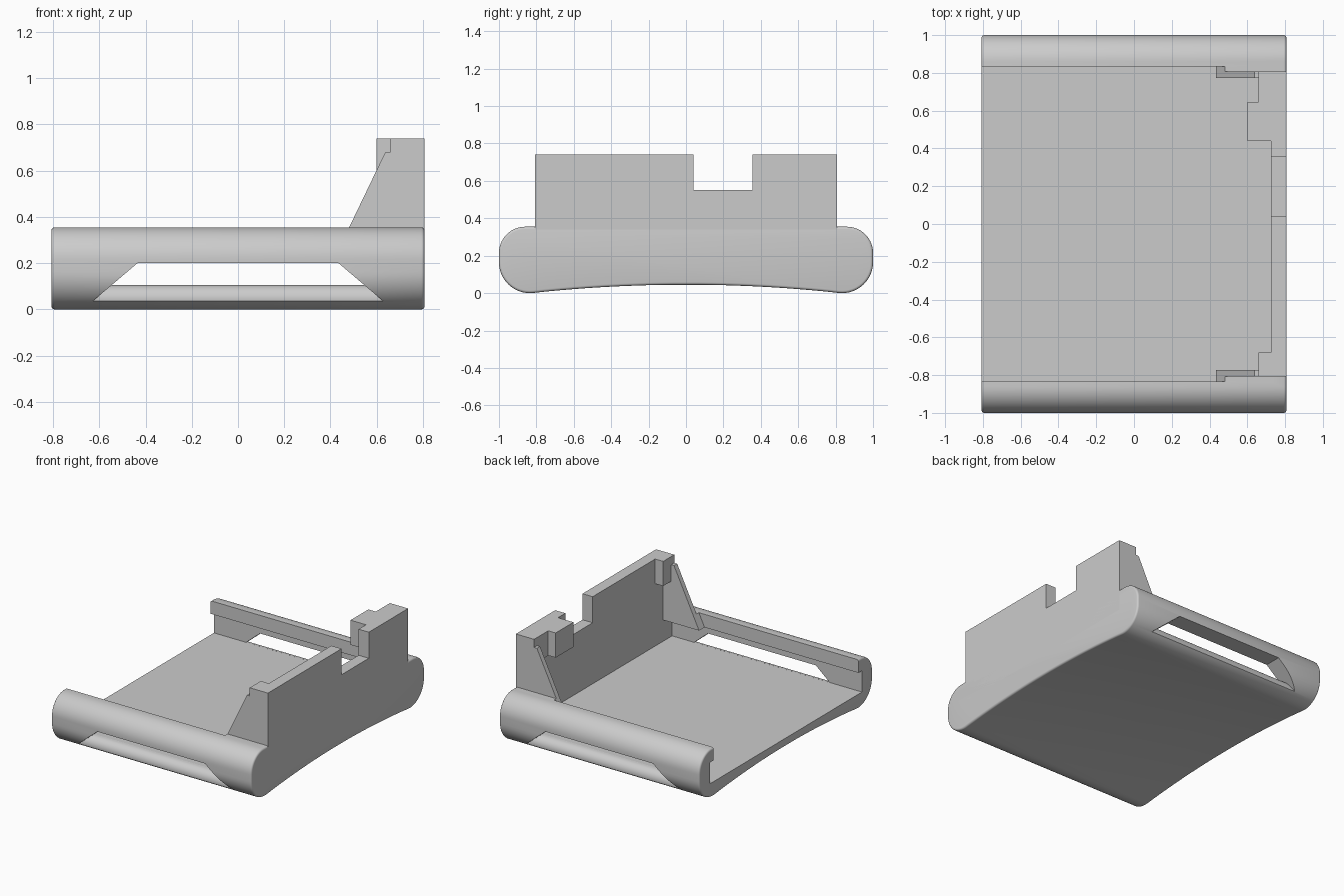
import bpy, bmesh
from math import radians, cos, sin

if "Cube" in bpy.data.objects:
    bpy.data.objects.remove(bpy.data.objects["Cube"], do_unlink=True)

grey = bpy.data.materials.new("plain grey")
grey.use_nodes = True
grey.diffuse_color = (0.6, 0.6, 0.6, 1)
grey.node_tree.nodes["Principled BSDF"].inputs["Base Color"].default_value = (0.6, 0.6, 0.6, 1)

END = 0.807        # half length along x
WALL_IN = 0.725    # inner face of the end wall
FLOOR, LIP, RIM, TOP = 0.105, 0.26, 0.355, 0.74


def arc(cy, cz, r, a0, a1, n=14):
    angles = [radians(a0 + (a1 - a0) * i / n) for i in range(n + 1)]
    return [(cy + r * cos(a), cz + r * sin(a)) for a in angles]


def mirror_profile(half):
    return half + [(-y, z) for y, z in reversed(half)]


def prism(name, pts, start, end, axis="x", round_ends=0):
    """Extrude a profile along an axis; start and end may depend on height."""
    def place(t, p):
        t = t(p[1]) if callable(t) else t
        return (t, p[0], p[1]) if axis == "x" else (p[0], t, p[1])
    bm = bmesh.new()
    a = [bm.verts.new(place(start, p)) for p in pts]
    b = [bm.verts.new(place(end, p)) for p in pts]
    caps = [bm.faces.new(a), bm.faces.new(b)]
    for i in range(len(pts)):
        j = (i + 1) % len(pts)
        bm.faces.new((a[i], a[j], b[j], b[i]))
    bmesh.ops.recalc_face_normals(bm, faces=bm.faces[:])
    if round_ends:
        edges = list({e for f in caps for e in f.edges})
        bmesh.ops.bevel(bm, geom=edges, offset=round_ends, segments=4,
                        profile=0.5, affect="EDGES")
    mesh = bpy.data.meshes.new(name)
    bm.to_mesh(mesh)
    bm.free()
    mesh.materials.append(grey)
    obj = bpy.data.objects.new(name, mesh)
    bpy.context.collection.objects.link(obj)
    return obj


def box(name, x0, x1, y0, y1, z0, z1):
    return prism(name, [(y0, z0), (y1, z0), (y1, z1), (y0, z1)], x0, x1)


def cut(target, cutter):
    mod = target.modifiers.new(cutter.name, "BOOLEAN")
    mod.operation, mod.solver, mod.object = "DIFFERENCE", "EXACT", cutter
    bpy.context.view_layer.objects.active = target
    bpy.ops.object.modifier_apply(modifier=mod.name)
    bpy.data.objects.remove(cutter, do_unlink=True)


# Tray: rounded side rails over a gently arched underside
underside = [(0.83 * i / 12, 0.045 * (1 - (i / 12) ** 2)) for i in range(1, 12)]
half = underside + arc(0.835, 0.165, 0.165, -96, 0) + arc(0.86, 0.215, 0.14, 0, 90)
tray = prism("tray", mirror_profile(half), -END, END, round_ends=0.014)

# Hollow inside with a lip along each rail
cavity = [(0.875, FLOOR), (0.875, LIP), (0.835, LIP), (0.835, 0.5)]
cut(tray, prism("cavity", mirror_profile(cavity), -1, WALL_IN))

# Slanted side windows, leaving a rounded floor edge
def reach(z):
    return 0.635 - (z - 0.03) / 0.17 * 0.2

for s in (1, -1):
    window = [(0.86, 0.2), (0.86, 0.11)] + arc(0.876, 0.043, 0.062, 90, -12)
    window += [(1.1, 0.03), (1.1, 0.2)]
    cut(tray, prism("window", [(s * y, z) for y, z in window],
                    lambda z: -reach(z), reach))

bpy.ops.object.select_all(action="DESELECT")
tray.select_set(True)
bpy.context.view_layer.objects.active = tray
bpy.ops.object.shade_smooth_by_angle(angle=radians(30))

# End wall with a notch in its top edge
prism("end_wall", [(-0.808, 0.2), (0.808, 0.2), (0.808, TOP), (0.355, TOP),
                   (0.355, 0.55), (0.04, 0.55), (0.04, TOP), (-0.808, TOP)],
      WALL_IN, END)

# Blocks on the inner face of the wall
box("latch_block", 0.6, WALL_IN, 0.44, 0.645, 0.56, TOP)
box("left_corner_post", 0.66, WALL_IN, 0.645, 0.808, 0.56, TOP)
box("right_corner_post", 0.66, WALL_IN, -0.808, -0.68, 0.56, TOP)

# Sloping gussets that tie the wall to the rails
for side, s in (("left", 1), ("right", -1)):
    brace = [(0.435, LIP), (WALL_IN, LIP), (WALL_IN, 0.68), (0.637, 0.68)]
    prism(side + "_gusset", brace, s * 0.772, s * 0.808, "y")
    foot = [(0.435, LIP), (WALL_IN, LIP), (WALL_IN, RIM), (0.481, RIM)]
    prism(side + "_gusset_foot", foot, s * 0.808, s * 0.836, "y")
